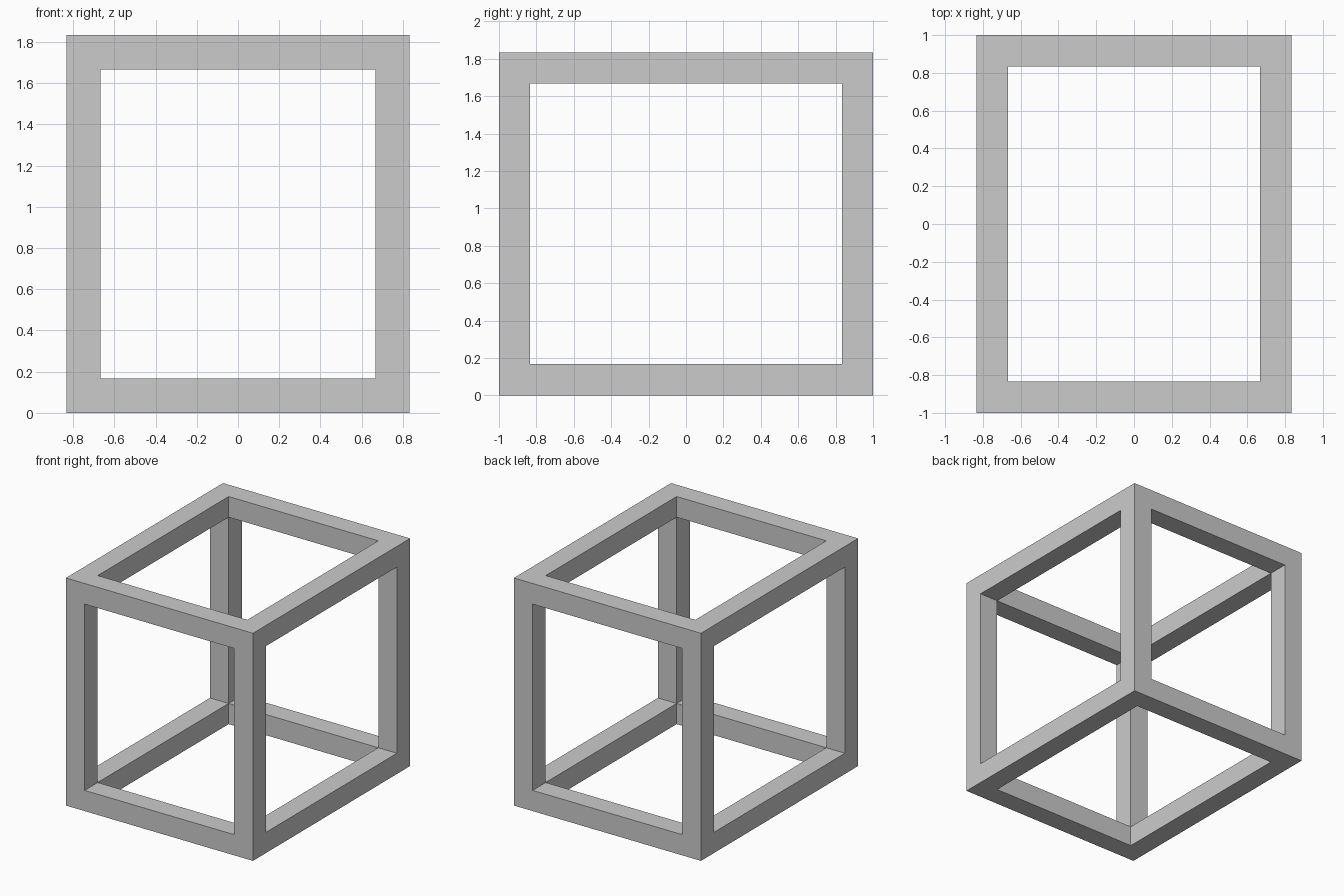
import bpy
import bmesh
from itertools import product

if "Cube" in bpy.data.objects:
    bpy.data.objects.remove(bpy.data.objects["Cube"])

# Overall size and square bar thickness
SIZE = (5 / 3, 2.0, 11 / 6)
BAR = 1 / 6

# Grid planes along each axis: outer, inner, inner, outer
planes = [(-s / 2, -s / 2 + BAR, s / 2 - BAR, s / 2) for s in SIZE]
planes[2] = tuple(z + SIZE[2] / 2 for z in planes[2])


def is_solid(cell):
    # A cell belongs to a bar or corner when at least two indices are extreme
    return all(0 <= i <= 2 for i in cell) and sum(i != 1 for i in cell) >= 2


# Open box frame: one welded shell with faces only where solid meets air
bm = bmesh.new()
verts = {k: bm.verts.new([planes[a][k[a]] for a in range(3)])
         for k in product(range(4), repeat=3)}
for cell in filter(is_solid, product(range(3), repeat=3)):
    for axis, side in product(range(3), (0, 1)):
        neighbour = list(cell)
        neighbour[axis] += 1 if side else -1
        if is_solid(neighbour):
            continue
        u, v = (axis + 1) % 3, (axis + 2) % 3
        loop = []
        for du, dv in ((0, 0), (1, 0), (1, 1), (0, 1)):
            k = list(cell)
            k[axis] += side
            k[u] += du
            k[v] += dv
            loop.append(verts[tuple(k)])
        bm.faces.new(loop if side else loop[::-1])

mesh = bpy.data.meshes.new("box_frame")
bm.to_mesh(mesh)
bm.free()
frame = bpy.data.objects.new("box_frame", mesh)
bpy.context.collection.objects.link(frame)
